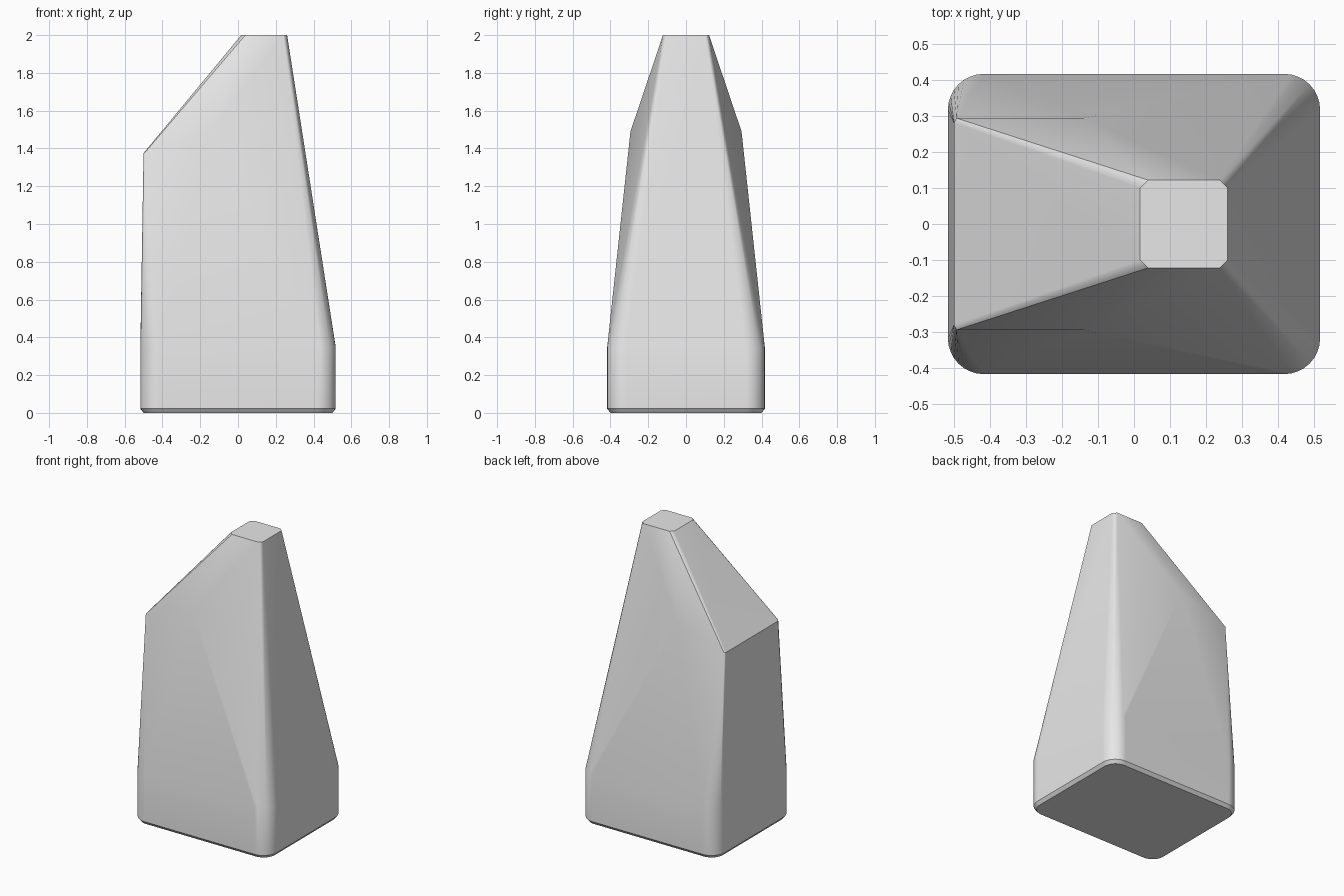
import bpy, bmesh, math

default_cube = bpy.data.objects.get("Cube")
if default_cube:
    bpy.data.objects.remove(default_cube, do_unlink=True)


def rounded_ring(x0, x1, half_y, radius, z, segments):
    """Points of a rectangle with rounded corners, at one height."""
    points = []
    corners = [(x1, 1, 0), (x0, 1, 1), (x0, -1, 2), (x1, -1, 3)]
    for x, side, quarter in corners:
        cx = x - radius if x == x1 else x + radius
        cy = side * (half_y - radius)
        for i in range(segments + 1):
            a = (quarter + i / segments) * math.pi / 2
            points.append((cx + radius * math.cos(a), cy + radius * math.sin(a), z))
    return points


# Stone colour
stone = bpy.data.materials.new("light_grey_stone")
stone.use_nodes = True
grey = (0.8, 0.8, 0.8, 1)
stone.diffuse_color = grey
stone.node_tree.nodes["Principled BSDF"].inputs["Base Color"].default_value = grey

# Base: small chamfer underneath, then a straight rounded foot
points = rounded_ring(-0.50, 0.50, 0.40, 0.085, 0, 8)
points += rounded_ring(-0.517, 0.517, 0.417, 0.10, 0.022, 8)
points += rounded_ring(-0.517, 0.517, 0.417, 0.10, 0.35, 8)

# Small flat top with clipped corners
points += rounded_ring(0.017, 0.26, 0.122, 0.022, 2, 1)

# Shoulders: lower end of the sloping cut, and the break on each flank
for side in (-1, 1):
    points += [(-0.50, side * 0.28, 1.375),
               (-0.493, side * 0.294, 1.378),
               (-0.14, side * 0.294, 1.49)]

# Faceted body spanning all of these points
bm = bmesh.new()
for p in points:
    bm.verts.new(p)
hull = bmesh.ops.convex_hull(bm, input=bm.verts[:])
loose = [v for v in bm.verts if not v.link_faces]
bmesh.ops.delete(bm, geom=loose, context='VERTS')
bmesh.ops.dissolve_limit(bm, angle_limit=math.radians(0.5),
                         verts=bm.verts[:], edges=bm.edges[:])
bmesh.ops.recalc_face_normals(bm, faces=bm.faces[:])
mesh = bpy.data.meshes.new("stone_body")
bm.to_mesh(mesh)
bm.free()
mesh.materials.append(stone)

body = bpy.data.objects.new("stone_body", mesh)
bpy.context.collection.objects.link(body)
bpy.ops.object.select_all(action='DESELECT')
body.select_set(True)
bpy.context.view_layer.objects.active = body
bpy.ops.object.shade_smooth_by_angle(angle=math.radians(30))

# Keep the broad facets flat while the corners stay soft
weighted = body.modifiers.new("flat_facets", 'WEIGHTED_NORMAL')
weighted.keep_sharp = True
